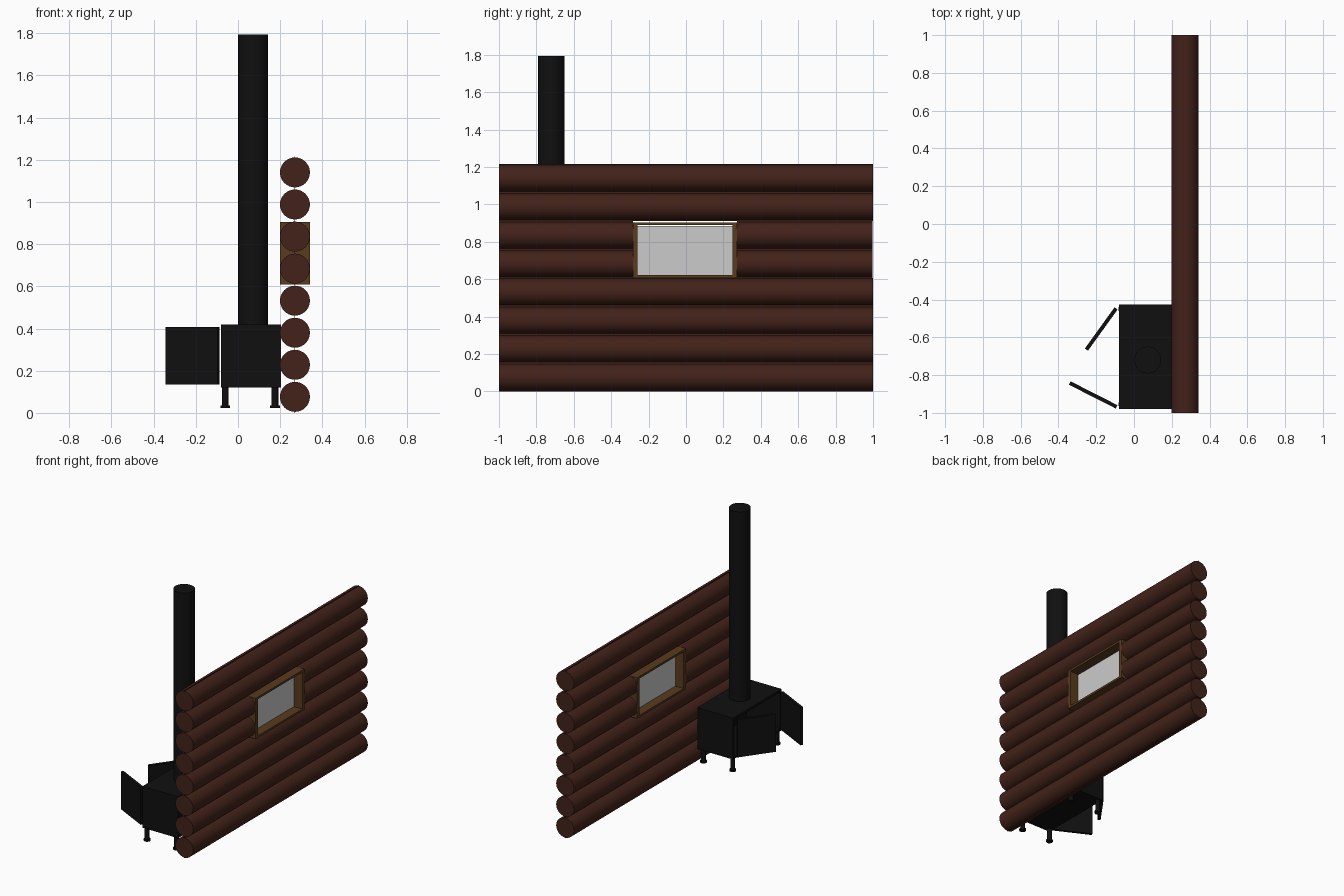
import bpy, bmesh, math
from mathutils import Vector

if "Cube" in bpy.data.objects:
    bpy.data.objects.remove(bpy.data.objects["Cube"])


def material(name, rgb):
    m = bpy.data.materials.new(name)
    m.diffuse_color = (*rgb, 1)
    m.use_nodes = True
    m.node_tree.nodes["Principled BSDF"].inputs["Base Color"].default_value = m.diffuse_color
    return m


WOOD = material("dark_wood", (0.055, 0.016, 0.010))
TRIM = material("trim_wood", (0.10, 0.043, 0.013))
IRON = material("black_iron", (0.005, 0.005, 0.005))


def finish(name, bm, mat=None, smooth=False):
    bmesh.ops.recalc_face_normals(bm, faces=bm.faces)
    me = bpy.data.meshes.new(name)
    bm.to_mesh(me)
    bm.free()
    ob = bpy.data.objects.new(name, me)
    bpy.context.collection.objects.link(ob)
    if mat:
        me.materials.append(mat)
    if smooth:
        bpy.ops.object.select_all(action='DESELECT')
        ob.select_set(True)
        bpy.context.view_layer.objects.active = ob
        bpy.ops.object.shade_smooth_by_angle(angle=math.radians(35))
    return ob


def add_box(bm, lo, hi):
    lo, hi = Vector(lo), Vector(hi)
    vs = bmesh.ops.create_cube(bm, size=1)["verts"]
    for v in vs:
        v.co = (lo + hi) / 2 + v.co * (hi - lo)


def box(name, lo, hi, mat=None):
    bm = bmesh.new()
    add_box(bm, lo, hi)
    return finish(name, bm, mat)


def add_rod(bm, a, b, r, sides=32):
    a, b = Vector(a), Vector(b)
    vs = bmesh.ops.create_cone(bm, cap_ends=True, segments=sides, radius1=r,
                               radius2=r, depth=(b - a).length)["verts"]
    rot = Vector((0, 0, 1)).rotation_difference(b - a).to_matrix()
    for v in vs:
        v.co = rot @ v.co + (a + b) / 2


# Log wall: eight rows, the two window rows split, thin strips close the gaps
STEP, X = 0.152, 0.27
for row in range(8):
    z = STEP * (row + 0.5)
    spans = [(-1, -0.284), (0.274, 0.997)] if row in (4, 5) else [(-1, 1)]
    for i, (y0, y1) in enumerate(spans):
        bm = bmesh.new()
        add_rod(bm, (X, y0, z), (X, y1, z), 0.071)
        finish(f"wall_log_{row}_{i}", bm, WOOD, True)
        box(f"gap_strip_{row}_{i}", (X - 0.001, y0, z - STEP / 2),
            (X + 0.001, y1, z + STEP / 2), WOOD)

# Window frame and pane
bm = bmesh.new()
for z0, z1 in ((0.608, 0.623), (0.889, 0.904)):
    add_box(bm, (0.2, -0.284, z0), (0.341, 0.274, z1))
for y0, y1 in ((-0.284, -0.259), (0.249, 0.274)):
    add_box(bm, (0.2, y0, 0.623), (0.341, y1, 0.889))
finish("window_frame", bm, TRIM)
box("window_pane", (0.267, -0.259, 0.623), (0.273, 0.249, 0.886))

# Stove body: hollow box open towards -x
x0, x1, y0, y1, z0, z1, t = -0.08, 0.205, -0.98, -0.425, 0.12, 0.42, 0.018
bm = bmesh.new()
add_box(bm, (x0, y0, z0), (x1, y1, z0 + t))
add_box(bm, (x0, y0, z1 - t), (x1, y1, z1))
add_box(bm, (x0, y0, z0 + t), (x1, y0 + t, z1 - t))
add_box(bm, (x0, y1 - t, z0 + t), (x1, y1, z1 - t))
add_box(bm, (x1 - t, y0 + t, z0 + t), (x1, y1 - t, z1 - t))
finish("stove_body", bm, IRON)

# Open doors, each swung about its hinge
for name, hinge, tip in (("stove_door_right", (-0.092, -0.968), (-0.34, -0.842)),
                         ("stove_door_left", (-0.095, -0.447), (-0.252, -0.665))):
    d = Vector(tip) - Vector(hinge)
    door = box(name, (0, -0.01, 0.135), (d.length, 0.01, 0.408), IRON)
    door.location = (*hinge, 0)
    door.rotation_euler.z = math.atan2(d.y, d.x)

# Legs with round feet
for i, x in enumerate((-0.06, 0.175)):
    for j, y in enumerate((-0.955, -0.45)):
        bm = bmesh.new()
        add_rod(bm, (x, y, 0.035), (x, y, 0.125), 0.016, 16)
        add_rod(bm, (x, y, 0.024), (x, y, 0.036), 0.023, 16)
        finish(f"stove_leg_{i}_{j}", bm, IRON, True)

# Chimney pipe
bm = bmesh.new()
add_rod(bm, (0.072, -0.72, 0.415), (0.072, -0.72, 1.795), 0.071)
finish("chimney_pipe", bm, IRON, True)
